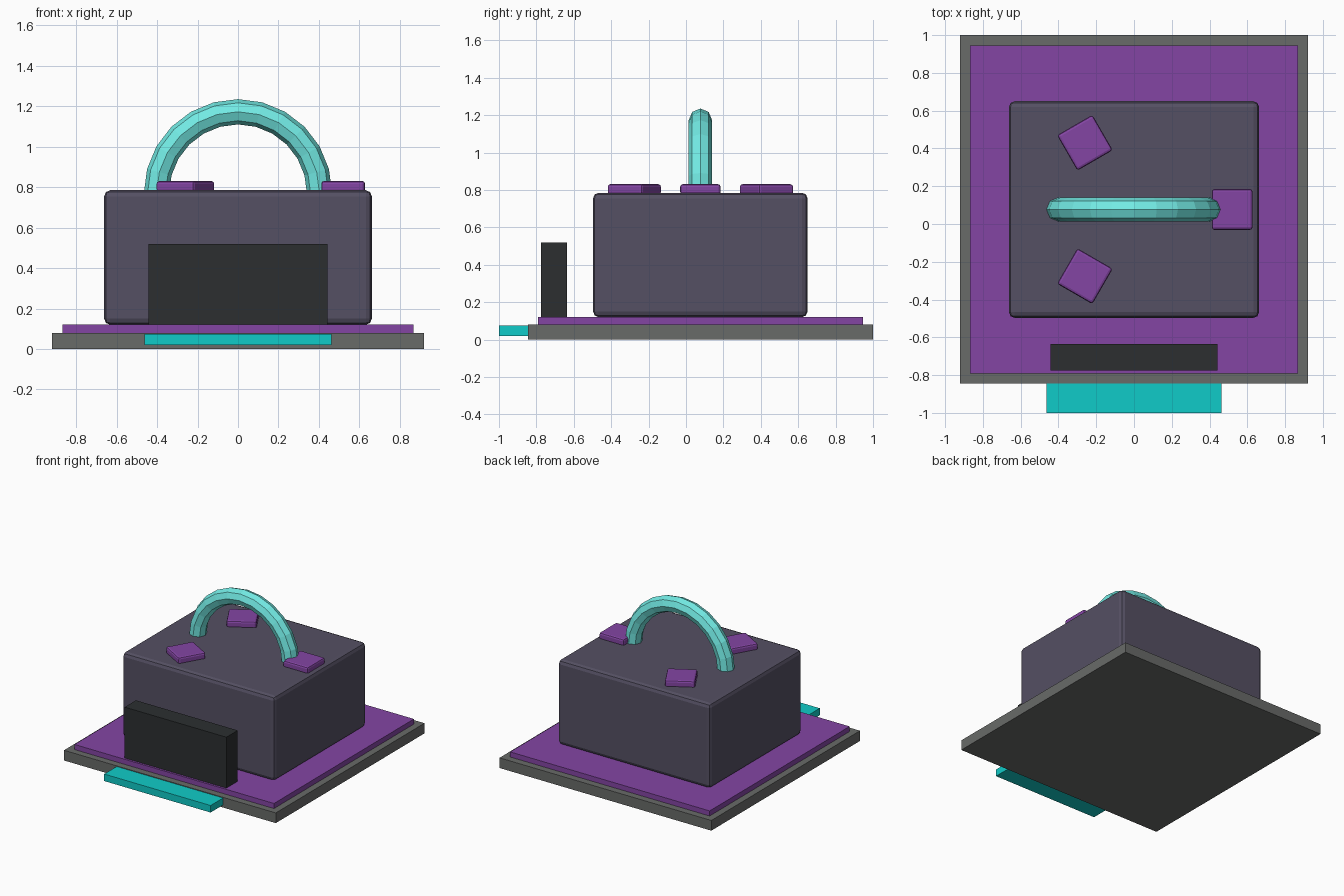
import bpy, bmesh
from math import sin, cos, pi, radians

if "Cube" in bpy.data.objects:
    bpy.data.objects.remove(bpy.data.objects["Cube"])


def material(name, rgb):
    m = bpy.data.materials.new(name)
    m.diffuse_color = (*rgb, 1)
    m.use_nodes = True
    m.node_tree.nodes["Principled BSDF"].inputs["Base Color"].default_value = m.diffuse_color
    return m


GREY = material("dark_grey", (0.14, 0.145, 0.14))
PURPLE = material("purple", (0.23, 0.06, 0.37))
SLATE = material("slate", (0.09, 0.08, 0.125))
BLACK = material("near_black", (0.025, 0.028, 0.03))
TEAL = material("teal", (0.005, 0.6, 0.58))
AQUA = material("aqua", (0.17, 0.83, 0.78))


def finish(name, bm, mat):
    bmesh.ops.recalc_face_normals(bm, faces=bm.faces)
    me = bpy.data.meshes.new(name)
    bm.to_mesh(me)
    bm.free()
    me.materials.append(mat)
    ob = bpy.data.objects.new(name, me)
    bpy.context.collection.objects.link(ob)
    return ob


def box(name, x, y, z, mat, bevel=0, turn=0):
    """Box from (min, max) ranges, optionally bevelled and turned about its centre."""
    bm = bmesh.new()
    bmesh.ops.create_cube(bm, size=1)
    for v in bm.verts:
        v.co.x *= x[1] - x[0]
        v.co.y *= y[1] - y[0]
        v.co.z *= z[1] - z[0]
    if bevel:
        bmesh.ops.bevel(bm, geom=bm.edges[:], offset=bevel, segments=2,
                        profile=0.5, affect='EDGES')
    ob = finish(name, bm, mat)
    ob.location = [(a[0] + a[1]) / 2 for a in (x, y, z)]
    ob.rotation_euler.z = turn
    return ob


# Stacked base, body and front parts
box("base_plate", (-0.92, 0.92), (-0.845, 1.0), (0, 0.08), GREY)
box("base_mat", (-0.867, 0.867), (-0.792, 0.945), (0.07, 0.12), PURPLE)
box("body", (-0.662, 0.662), (-0.497, 0.65), (0.12, 0.785), SLATE, 0.03)
box("front_panel", (-0.442, 0.442), (-0.775, -0.635), (0.115, 0.52), BLACK)
box("front_lip", (-0.462, 0.462), (-1.0, -0.83), (0.02, 0.075), TEAL)

# Three pads around the top
CY = 0.077
for i in range(3):
    a = radians(120 * i)
    px, py, h = 0.52 * cos(a), CY + 0.408 * sin(a), 0.108
    box(f"top_pad_{i + 1}", (px - h, px + h), (py - h, py + h),
        (0.775, 0.831), PURPLE, 0.014, a)

# Arched handle: half ring with an octagonal section
bm = bmesh.new()
R, r, rings, sides = 0.403, 0.0625, 12, 8
loops = []
for i in range(rings + 1):
    a = pi * i / rings
    loop = []
    for j in range(sides):
        b = 2 * pi * j / sides
        d = R + r * cos(b)
        loop.append(bm.verts.new((d * cos(a), CY + r * sin(b), 0.77 + d * sin(a))))
    loops.append(loop)
for p, q in zip(loops, loops[1:]):
    for j in range(sides):
        k = (j + 1) % sides
        bm.faces.new((p[j], p[k], q[k], q[j]))
bm.faces.new(loops[0])
bm.faces.new(loops[-1])
finish("handle", bm, AQUA)
